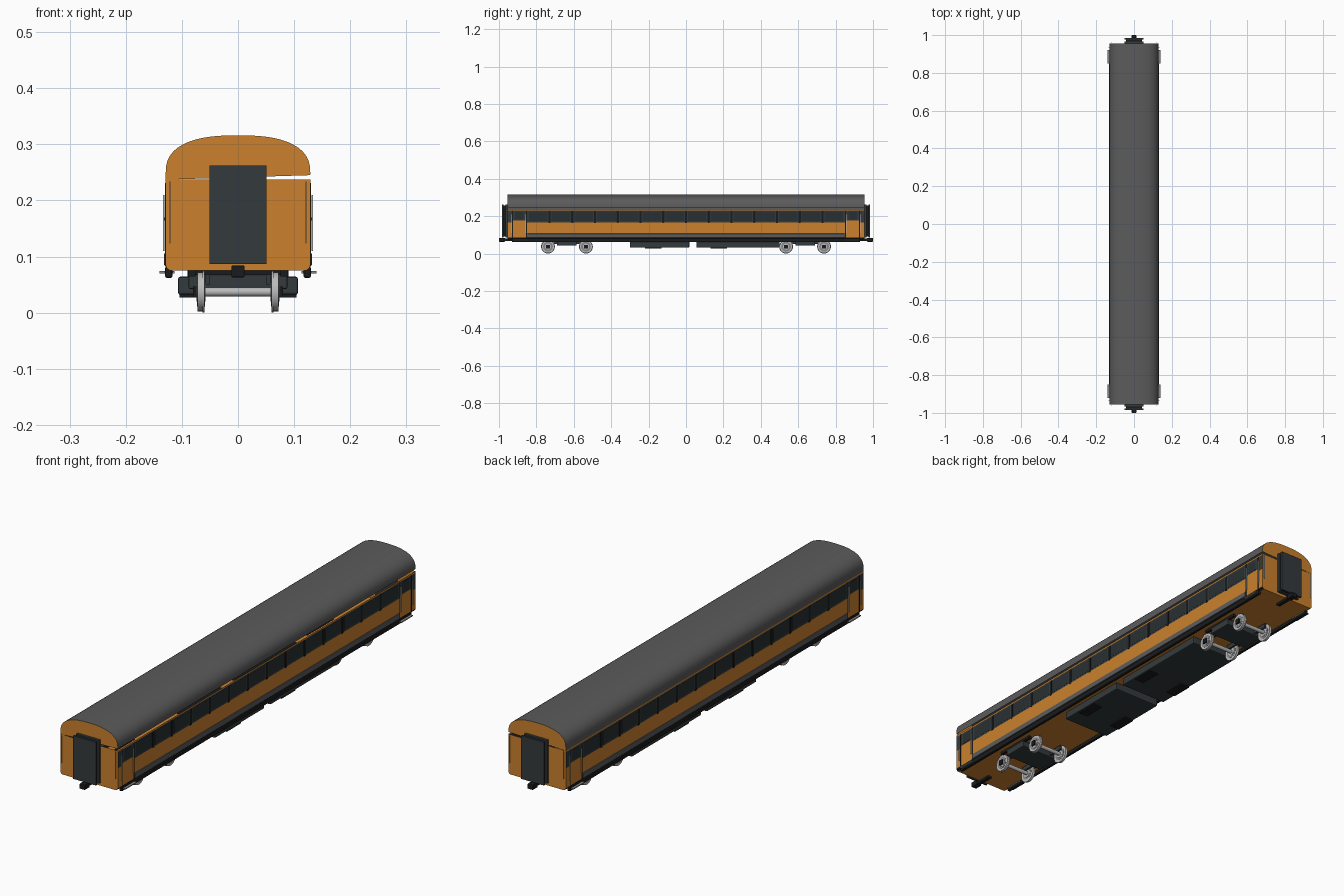
import bpy, bmesh, math

cube = bpy.data.objects.get("Cube")
if cube:
    bpy.data.objects.remove(cube, do_unlink=True)


def material(name, r, g, b):
    m = bpy.data.materials.new(name)
    m.use_nodes = True
    m.diffuse_color = (r, g, b, 1)
    m.node_tree.nodes["Principled BSDF"].inputs["Base Color"].default_value = (r, g, b, 1)
    return m


ORANGE = material("orange paint", 0.60, 0.22, 0.027)
ROOF = material("roof grey", 0.105, 0.105, 0.105)
SLATE = material("dark slate", 0.034, 0.042, 0.045)
GLASS = material("window glass", 0.022, 0.029, 0.032)
BLACK = material("black trim", 0.010, 0.011, 0.012)
STEEL = material("bright steel", 0.50, 0.50, 0.50)
IRON = material("wheel grey", 0.24, 0.24, 0.24)


def finish(name, bm, *mats):
    me = bpy.data.meshes.new(name)
    bm.to_mesh(me)
    bm.free()
    for m in mats:
        me.materials.append(m)
    ob = bpy.data.objects.new(name, me)
    bpy.context.collection.objects.link(ob)
    return ob


def box(name, x, y, z, mat, bevel=0):
    """Box from (min, max) ranges."""
    bm = bmesh.new()
    bmesh.ops.create_cube(bm, size=1)
    for v in bm.verts:
        for i, (lo, hi) in enumerate((x, y, z)):
            v.co[i] = lo if v.co[i] < 0 else hi
    ob = finish(name, bm, mat)
    if bevel:
        mod = ob.modifiers.new("bevel", "BEVEL")
        mod.width = bevel
        mod.segments = 2
    return ob


def span(a, b, s):
    return (min(a * s, b * s), max(a * s, b * s))


def cylinder(name, radius, x0, x1, y, z, mat, sides=24):
    """Cylinder lying along x."""
    bpy.ops.mesh.primitive_cylinder_add(vertices=sides, radius=radius, depth=abs(x1 - x0),
                                        location=((x0 + x1) / 2, y, z),
                                        rotation=(0, math.pi / 2, 0))
    ob = bpy.context.object
    ob.name = name
    ob.data.materials.append(mat)
    bpy.ops.object.shade_smooth_by_angle()
    return ob


def loft(bm, profile, stations):
    """Open profile swept through the y stations."""
    rows = [[bm.verts.new((x, y, z)) for x, z in profile] for y in stations]
    for a, b in zip(rows, rows[1:]):
        for i in range(len(profile) - 1):
            bm.faces.new((a[i], a[i + 1], b[i + 1], b[i]))
    return rows


HALF = 0.955
DOOR = (0.853, 0.928)

# body shell, open under the roof, with painted bands
wall = [(0.129, 0.237), (0.129, 0.231), (0.129, 0.176), (0.129, 0.166),
        (0.129, 0.107), (0.129, 0.085), (0.127, 0.079), (0.121, 0.075)]
profile = wall + [(-x, z) for x, z in reversed(wall)]
bm = bmesh.new()
rows = loft(bm, profile, [-HALF, -DOOR[1], -DOOR[0], DOOR[0], DOOR[1], HALF])
for f in bm.faces:
    c = f.calc_center_median()
    door = DOOR[0] < abs(c.y) < DOOR[1]
    if abs(c.x) > 0.1:
        if (0.176 if door else 0.166) < c.z < 0.231:
            f.material_index = 1
        elif c.z < 0.085:
            f.material_index = 3
        elif c.z < 0.107 and abs(c.y) < DOOR[0]:
            f.material_index = 2
bm.faces.new(rows[0])
bm.faces.new(rows[-1])
bmesh.ops.recalc_face_normals(bm, faces=bm.faces)
finish("body_shell", bm, ORANGE, SLATE, ROOF, BLACK)

# arched roof with painted ends
bm = bmesh.new()
arch = [(0.128, 0.245)]
for i in range(25):
    a = math.pi * i / 24
    c, s = math.cos(a), math.sin(a)
    arch.append((math.copysign(abs(c) ** 0.78, c) * 0.129, 0.247 + 0.069 * s ** 0.78))
arch.append((-0.129, 0.237))
rows = loft(bm, arch, [-HALF, HALF])
for r in rows:
    bm.faces.new(r).material_index = 1
bmesh.ops.recalc_face_normals(bm, faces=bm.faces)
roof = finish("roof", bm, ROOF, ORANGE)
bpy.context.view_layer.objects.active = roof
roof.select_set(True)
bpy.ops.object.shade_smooth_by_angle()

for s in (1, -1):
    side = "left" if s > 0 else "right"
    # windows with dark pillars and small sill catches
    for i in range(14):
        y = -0.79 + i * 1.58 / 13
        box(f"{side}_window_pane", span(0.128, 0.1295, s), (y - 0.05, y + 0.05),
            (0.173, 0.226), GLASS)
        if i:
            p = y - 0.79 / 13
            box(f"{side}_window_pillar", span(0.128, 0.130, s), (p - 0.006, p + 0.006),
                (0.170, 0.228), BLACK)
            box(f"{side}_sill_catch", span(0.128, 0.131, s), (p - 0.005, p + 0.005),
                (0.164, 0.170), BLACK)
    # sill under the sides
    box(f"{side}_sill", span(0.117, 0.130, s), (-0.93, 0.93), (0.062, 0.082), BLACK, 0.003)
    box(f"{side}_lower_moulding", span(0.126, 0.132, s), (-0.85, 0.85), (0.084, 0.106), ROOF, 0.002)
    for e in (1, -1):
        end = "back" if e > 0 else "front"
        # doors, footboards and handrails
        for y in DOOR:
            box(f"{side}_{end}_door_gap", span(0.128, 0.1300, s), span(y - 0.002, y + 0.002, e),
                (0.082, 0.231), BLACK)
            box(f"{side}_{end}_handrail", span(0.131, 0.134, s), span(y + 0.004, y + 0.007, e),
                (0.11, 0.21), STEEL)
        box(f"{side}_{end}_door_window", span(0.128, 0.1298, s), span(0.868, 0.913, e),
            (0.181, 0.224), GLASS)
        box(f"{side}_{end}_footboard", span(0.113, 0.140, s), span(0.85, 0.922, e),
            (0.070, 0.074), IRON)
        box(f"{side}_{end}_corner_rail", span(0.120, 0.122, s), span(0.957, 0.961, e),
            (0.123, 0.234), STEEL)

for e in (1, -1):
    end = "back" if e > 0 else "front"
    # gangway and coupler
    box(f"{end}_gangway_frame", (-0.051, 0.051), span(0.953, 0.966, e), (0.087, 0.262), SLATE)
    box(f"{end}_gangway_bellows", (-0.042, 0.042), span(0.964, 0.978, e), (0.092, 0.256), BLACK)
    box(f"{end}_gangway_plate", (-0.051, 0.051), span(0.976, 0.985, e), (0.087, 0.262), SLATE)
    box(f"{end}_coupler_head", (-0.012, 0.012), span(0.968, 1.0, e), (0.063, 0.084), BLACK, 0.002)
    box(f"{end}_coupler_bar", (-0.008, 0.008), span(0.90, 0.97, e), (0.066, 0.080), BLACK)
    # bogie frame
    box(f"{end}_bogie_bolster", (-0.088, 0.088), span(0.585, 0.69, e), (0.042, 0.068), SLATE, 0.003)
    for s in (1, -1):
        box(f"{end}_bogie_beam", span(0.050, 0.058, s), span(0.52, 0.755, e), (0.050, 0.068), SLATE)
        box(f"{end}_bogie_mount", span(0.076, 0.088, s), span(0.55, 0.725, e), (0.064, 0.076), BLACK)
    # wheelsets
    for y in (0.535 * e, 0.738 * e):
        cylinder(f"{end}_axle", 0.008, -0.065, 0.065, y, 0.037, STEEL, 16)
        for s in (1, -1):
            cylinder(f"{end}_wheel_tread", 0.035, s * 0.063, s * 0.072, y, 0.037, STEEL)
            cylinder(f"{end}_wheel_flange", 0.037, s * 0.060, s * 0.063, y, 0.037, STEEL)
            cylinder(f"{end}_wheel_disc", 0.026, s * 0.059, s * 0.073, y, 0.037, IRON)
            cylinder(f"{end}_wheel_hub", 0.017, s * 0.058, s * 0.074, y, 0.037, STEEL, 16)
            box(f"{end}_axle_box", span(0.072, 0.080, s), (y - 0.010, y + 0.010),
                (0.027, 0.047), BLACK)

# underfloor equipment
for name, y0, y1, tab in (("front", -0.30, 0.018, -0.22), ("back", 0.055, 0.50, 0.13)):
    box(f"{name}_equipment_case", (-0.107, 0.107), (y0, y1), (0.032, 0.064), SLATE, 0.004)
    box(f"{name}_equipment_mount", (-0.09, 0.09), (y0 + 0.02, y1 - 0.02), (0.06, 0.076), BLACK)
    for s in (1, -1):
        box(f"{name}_case_latch", span(0.060, 0.104, s), (tab, tab + 0.09), (0.027, 0.034), BLACK)
